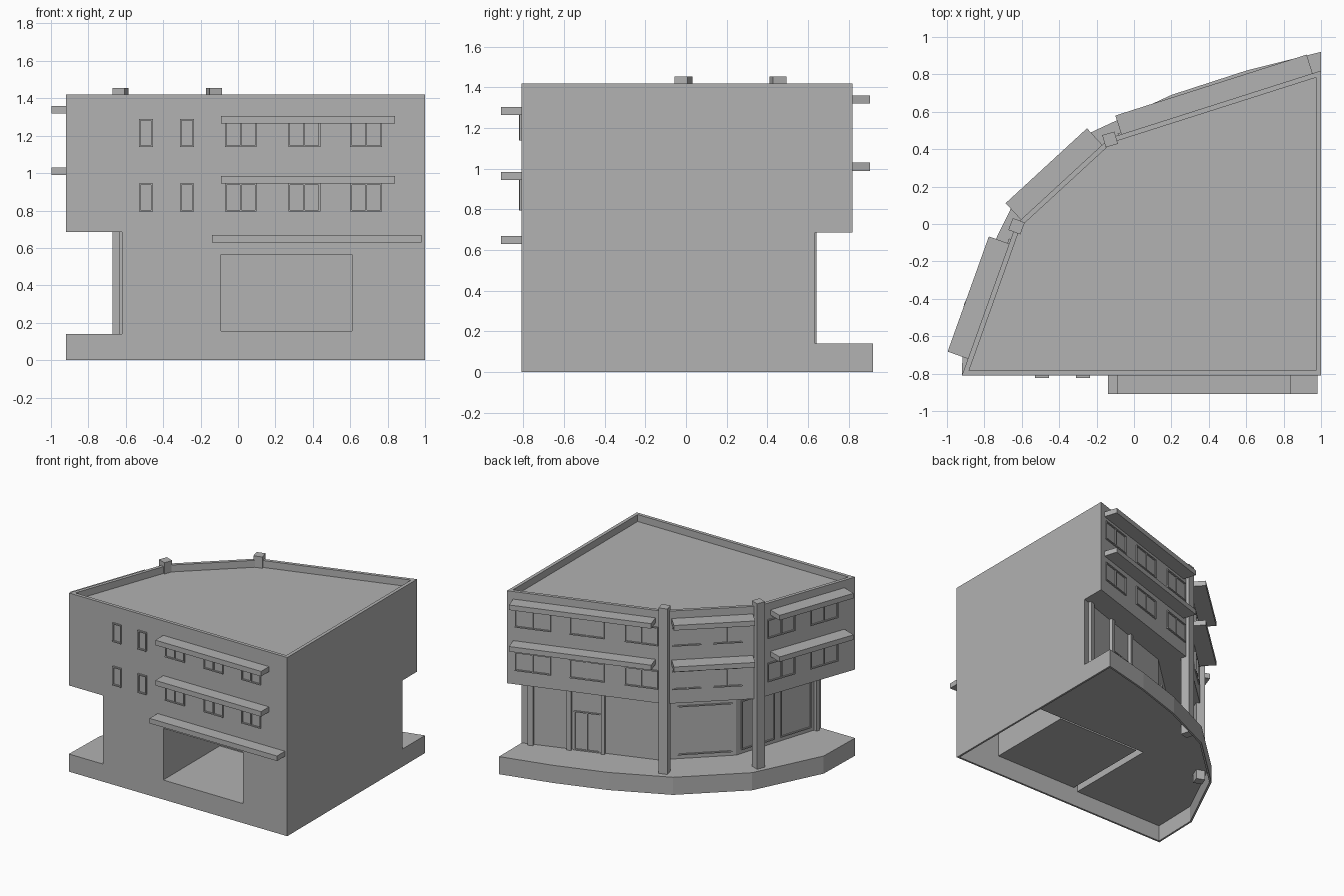
import bpy, bmesh
from mathutils import Vector, Matrix

cube = bpy.data.objects.get("Cube")
if cube:
    bpy.data.objects.remove(cube, do_unlink=True)

GREY = (0.445, 0.445, 0.445, 1)
mat = bpy.data.materials.new("plain grey")
mat.use_nodes = True
mat.diffuse_color = GREY
bsdf = mat.node_tree.nodes["Principled BSDF"]
bsdf.inputs["Base Color"].default_value = GREY
bsdf.inputs["Roughness"].default_value = 0.8


def finish(name, bm):
    bmesh.ops.recalc_face_normals(bm, faces=bm.faces)
    me = bpy.data.meshes.new(name)
    bm.to_mesh(me)
    bm.free()
    me.materials.append(mat)
    ob = bpy.data.objects.new(name, me)
    bpy.context.collection.objects.link(ob)
    return ob


def inset(loop, d):
    """Offset a counter-clockwise outline inwards."""
    pts = [Vector(p) for p in loop]
    out = []
    for i, p in enumerate(pts):
        a = (p - pts[i - 1]).normalized()
        b = (pts[(i + 1) % len(pts)] - p).normalized()
        na, nb = Vector((-a.y, a.x)), Vector((-b.y, b.x))
        out.append(p + (na + nb) * d / (1 + na.dot(nb)))
    return out


def loft(name, rings):
    """Stack (outline, height) rings into a closed solid."""
    bm = bmesh.new()
    loops = [[bm.verts.new((p[0], p[1], z)) for p in loop] for loop, z in rings]
    n = len(loops[0])
    for lo, hi in zip(loops, loops[1:]):
        for i in range(n):
            j = (i + 1) % n
            bm.faces.new((lo[i], lo[j], hi[j], hi[i]))
    bm.faces.new(loops[0])
    bm.faces.new(loops[-1])
    return finish(name, bm)


def hexa(bm, corners, z0, z1):
    lo = [bm.verts.new((c[0], c[1], z0)) for c in corners]
    hi = [bm.verts.new((c[0], c[1], z1)) for c in corners]
    bm.faces.new(lo)
    bm.faces.new(hi)
    for i in range(4):
        j = (i + 1) % 4
        bm.faces.new((lo[i], lo[j], hi[j], hi[i]))


def rect(x0, x1, y0, y1):
    return [(x0, y0), (x1, y0), (x1, y1), (x0, y1)]


def on_wall(bm, edge, f0, f1, z0, z1, out, back=0.01):
    """Box on a wall: f0-f1 is the share of the wall length."""
    p, q = Vector(edge[0]), Vector(edge[1])
    d = q - p
    n = Vector((d.y, -d.x)).normalized()
    a, b = p + d * f0, p + d * f1
    hexa(bm, [a - n * back, b - n * back, b + n * out, a + n * out], z0, z1)


def window(name, edge, f0, f1, z0, z1, mullions=1, out=0.01, w=0.009):
    bm = bmesh.new()
    length = (Vector(edge[1]) - Vector(edge[0])).length
    fw = w / length
    for z in (z0, z1 - w):
        on_wall(bm, edge, f0, f1, z, z + w, out)
    for k in range(mullions + 2):
        f = f0 + (f1 - f0 - fw) * k / (mullions + 1)
        on_wall(bm, edge, f, f + fw, z0 + w, z1 - w, out * 0.9)
    return finish(name, bm)


def cut(target, cutter):
    cutter.hide_render = True
    mod = target.modifiers.new("cut", "BOOLEAN")
    mod.object = cutter
    mod.operation = "DIFFERENCE"
    mod.solver = "EXACT"
    bpy.context.view_layer.objects.active = target
    bpy.ops.object.modifier_apply(modifier=mod.name)


def box(name, x0, x1, y0, y1, z0, z1):
    bm = bmesh.new()
    hexa(bm, rect(x0, x1, y0, y1), z0, z1)
    return finish(name, bm)


upper = [(-0.92, -0.81), (1, -0.81), (1, 0.82), (-0.13, 0.46), (-0.63, 0)]
ground = [(-0.62, -0.81), (1, -0.81), (1, 0.635), (0.03, 0.31), (-0.385, -0.08)]
plinth = [(-0.92, -0.81), (1, -0.81), (1, 0.92), (0.6, 0.82), (0.2, 0.69),
          (-0.23, 0.49), (-0.65, 0.1), (-0.91, -0.43)]


def edges(loop):
    return [(loop[i], loop[(i + 1) % len(loop)]) for i in range(len(loop))]


front, side, back, middle, left = edges(upper)
g_back, g_middle, g_left = edges(ground)[2:]

# Upper storeys with a parapet around a sunken roof
rim = inset(upper, 0.027)
loft("upper_storeys", [(upper, 0.685), (upper, 1.42), (rim, 1.42), (rim, 1.365)])

# Hollow plinth, open below, and the recessed ground storey
skirt = inset(plinth, 0.015)
base = loft("plinth", [(skirt, 0.125), (skirt, 0), (plinth, 0), (plinth, 0.14)])
storey = loft("ground_storey", [(ground, 0.14), (ground, 0.685)])
bay = box("bay_cutter", -0.13, 0.985, -0.795, -0.05, -0.1, 0.65)
opening = box("opening_cutter", -0.09, 0.61, -0.9, -0.7, 0.155, 0.565)
cut(base, bay)
cut(storey, bay)
cut(storey, opening)
for helper in (bay, opening):
    bpy.data.objects.remove(helper, do_unlink=True)

# Garage room behind the front opening
x0, x1, y0, y1, z0, z1, t = -0.09, 0.61, -0.797, -0.1, 0.155, 0.565, 0.008
bm = bmesh.new()
hexa(bm, rect(x0 - t, x1 + t, y0, y1 + t), z0 - t, z0)
hexa(bm, rect(x0 - t, x1 + t, y0, y1 + t), z1, z1 + t)
hexa(bm, rect(x0 - t, x0, y0, y1), z0, z1)
hexa(bm, rect(x1, x1 + t, y0, y1), z0, z1)
hexa(bm, rect(x0 - t, x1 + t, y1, y1 + t), z0, z1)
finish("garage_room", bm)

# Two square columns at the bends of the facade
for name, x, y, turn in (("back_column", -0.128, 0.452, 0.28), ("corner_column", -0.628, -0.012, -0.36)):
    bm = bmesh.new()
    hexa(bm, rect(-0.034, 0.034, -0.034, 0.034), 0.05, 1.455)
    bmesh.ops.transform(bm, verts=bm.verts, matrix=Matrix.Translation((x, y, 0)) @ Matrix.Rotation(turn, 4, "Z"))
    finish(name, bm)


def fx(x):
    return (x + 0.92) / 1.92


# Canopies
canopies = [("front_canopy", front, fx(-0.09), fx(0.84), 0.1, (0.945, 1.265)),
            ("entrance_canopy", front, fx(-0.14), fx(0.98), 0.1, (0.63,)),
            ("back_canopy", back, 0.04, 0.945, 0.105, (0.99, 1.32)),
            ("middle_canopy", middle, 0.08, 0.95, 0.12, (0.99, 1.32)),
            ("left_canopy", left, 0.13, 0.89, 0.115, (0.99, 1.32))]
for name, edge, f0, f1, out, heights in canopies:
    for z in heights:
        bm = bmesh.new()
        on_wall(bm, edge, f0, f1, z, z + 0.04, out)
        finish(name, bm)

# Windows of the two upper storeys
rows = [("front", front, [(fx(x), fx(x + 0.17)) for x in (-0.07, 0.27, 0.6)]),
        ("back", back, [(0.05, 0.28), (0.4, 0.62), (0.75, 0.96)]),
        ("middle", middle, [(0.09, 0.4), (0.52, 0.84)]),
        ("left", left, [(0.1, 0.38), (0.54, 0.82)])]
for z in (0.795, 1.14):
    for name, edge, spans in rows:
        for f0, f1 in spans:
            window(name + "_window", edge, f0, f1, z, z + 0.15)
    for x in (-0.53, -0.31):
        window("narrow_window", front, fx(x), fx(x + 0.075), z, z + 0.15, 0, 0.013)

# Ground storey piers, shop windows and double door
bm = bmesh.new()
for f0, f1 in ((0.05, 0.09), (0.335, 0.37), (0.59, 0.615)):
    on_wall(bm, g_back, f0, f1, 0.13, 0.69, 0.025)
on_wall(bm, g_left, 0.92, 0.96, 0.13, 0.69, 0.025)
finish("ground_piers", bm)
window("double_door", g_back, 0.385, 0.58, 0.14, 0.45)
window("shop_window_middle", g_middle, 0.25, 0.95, 0.17, 0.56, 0)
window("shop_window_near", g_left, 0.06, 0.45, 0.17, 0.56, 0)
window("shop_window_far", g_left, 0.52, 0.88, 0.17, 0.56, 0)
